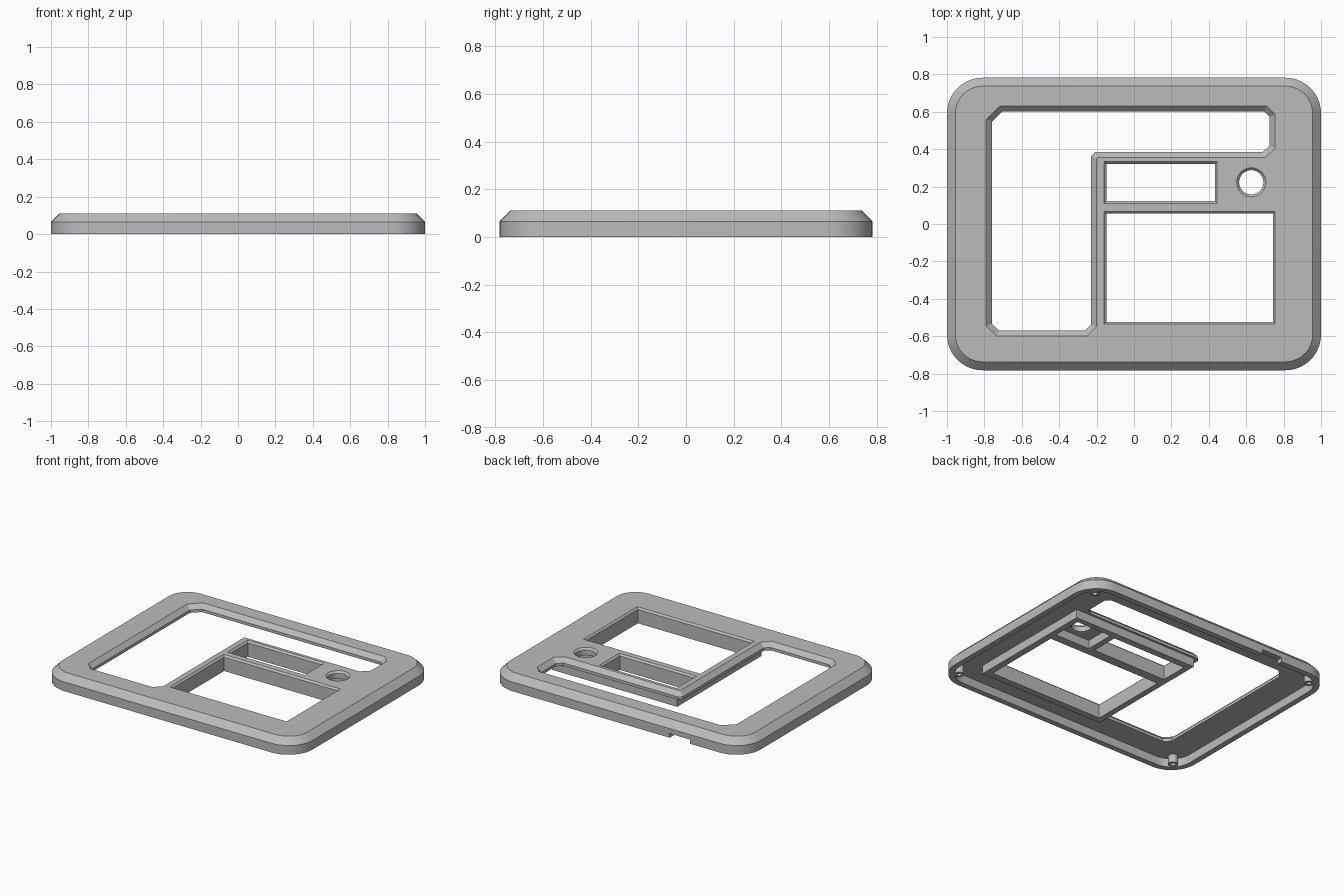
import bpy, math
from mathutils import Vector

if "Cube" in bpy.data.objects:
    bpy.data.objects.remove(bpy.data.objects["Cube"], do_unlink=True)

grey = bpy.data.materials.new("light grey plastic")
grey.use_nodes = True
grey.diffuse_color = (0.5, 0.5, 0.5, 1)
grey.node_tree.nodes["Principled BSDF"].inputs["Base Color"].default_value = (0.5, 0.5, 0.5, 1)

HEIGHT, SHOULDER, PLATE = 0.11, 0.065, 0.06


def rect(x0, x1, y0, y1):
    return [(x0, y0), (x1, y0), (x1, y1), (x0, y1)]


def circle(x, y, r, n=32):
    return [(x + r * math.cos(math.tau * i / n), y + r * math.sin(math.tau * i / n)) for i in range(n)]


def rounded(inset, r=0.19, hx=1.0, hy=0.782, n=10):
    """Rounded rectangle outline, shrunk by inset."""
    pts = []
    for k, (sx, sy) in enumerate([(1, 1), (-1, 1), (-1, -1), (1, -1)]):
        for i in range(n + 1):
            a = math.pi / 2 * (k + i / n)
            pts.append((sx * (hx - r) + (r - inset) * math.cos(a),
                        sy * (hy - r) + (r - inset) * math.sin(a)))
    return pts


def shrink(pts, d):
    """Mitred inward offset of a counter-clockwise outline."""
    out = []
    for i, p in enumerate(pts):
        p = Vector(p)
        e0 = (p - Vector(pts[i - 1])).normalized()
        e1 = (Vector(pts[(i + 1) % len(pts)]) - p).normalized()
        n0, n1 = Vector((-e0.y, e0.x)), Vector((-e1.y, e1.x))
        out.append(tuple(p + (n0 + n1) * d / (1 + n0.dot(n1))))
    return out


def loft(name, rings):
    """Closed solid through (outline, z) rings."""
    n = len(rings[0][0])
    verts = [(x, y, z) for pts, z in rings for x, y in pts]
    faces = [list(range(n))[::-1], [len(verts) - n + i for i in range(n)]]
    for k in range(len(rings) - 1):
        for i in range(n):
            a, b = k * n + i, k * n + (i + 1) % n
            faces.append([a, b, b + n, a + n])
    mesh = bpy.data.meshes.new(name)
    mesh.from_pydata(verts, [], faces)
    mesh.materials.append(grey)
    obj = bpy.data.objects.new(name, mesh)
    bpy.context.collection.objects.link(obj)
    return obj


helpers = []


def combine(operation, name, rings):
    tool = loft(name, rings)
    tool.hide_render = True
    helpers.append(tool)
    mod = frame.modifiers.new(name, "BOOLEAN")
    mod.operation, mod.solver, mod.object = operation, "EXACT", tool


def opening(name, outline, bevel):
    """Through hole with a chamfered top edge."""
    inner = shrink(outline, bevel)
    combine("DIFFERENCE", name, [(inner, -0.1), (inner, HEIGHT - bevel),
                                 (shrink(outline, -0.001), HEIGHT + 0.001),
                                 (shrink(outline, -0.001), 0.2)])


# Outer shell with chamfered rim, hollow below
frame = loft("bezel_frame", [(rounded(0), 0), (rounded(0), SHOULDER), (rounded(0.045), HEIGHT)])
combine("DIFFERENCE", "cavity", [(rounded(0.04), -0.1), (rounded(0.04), PLATE)])

# Walled tray under the screens and button
combine("UNION", "tray", [(rect(-0.19, 0.79, -0.57, 0.37), 0), (rect(-0.19, 0.79, -0.57, 0.37), 0.08)])
pocket = rect(0.475, 0.75, 0.115, 0.33)
combine("DIFFERENCE", "button_pocket", [(pocket, -0.1), (pocket, PLATE)])

# Corner screw posts
for sx in (-1, 1):
    for sy in (-1, 1):
        x, y = sx * 0.895, sy * 0.677
        combine("UNION", "post", [(circle(x, y, 0.032, 20), 0.002), (circle(x, y, 0.032, 20), 0.07)])
        combine("DIFFERENCE", "screw_hole", [(circle(x, y, 0.016, 16), -0.1), (circle(x, y, 0.016, 16), 0.05)])

# L-shaped opening, two screen windows and the round button hole
ell = [(-0.79, -0.545), (-0.735, -0.6), (-0.25, -0.6), (-0.2, -0.55), (-0.2, 0.35), (-0.195, 0.355),
       (0.70, 0.355), (0.755, 0.405), (0.755, 0.585), (0.71, 0.632), (-0.715, 0.632), (-0.79, 0.56)]
opening("main_opening", ell, 0.03)
opening("large_window", rect(-0.16, 0.755, -0.535, 0.068), 0.012)
opening("small_window", rect(-0.16, 0.445, 0.11, 0.333), 0.012)
opening("button_hole", circle(0.627, 0.223, 0.078), 0.013)

# Cable notch in the back wall
notch = rect(-0.58, -0.42, 0.7, 0.9)
combine("DIFFERENCE", "cable_notch", [(notch, -0.1), (notch, 0.03)])

# Bake the cuts and drop the helpers
deps = bpy.context.evaluated_depsgraph_get()
baked = bpy.data.meshes.new_from_object(frame.evaluated_get(deps))
frame.modifiers.clear()
frame.data = baked
for tool in helpers:
    bpy.data.objects.remove(tool, do_unlink=True)
baked.materials.clear()
baked.materials.append(grey)
for poly in baked.polygons:
    poly.material_index = 0

bpy.ops.object.select_all(action="DESELECT")
frame.select_set(True)
bpy.context.view_layer.objects.active = frame
bpy.ops.object.shade_smooth_by_angle(angle=math.radians(25))
